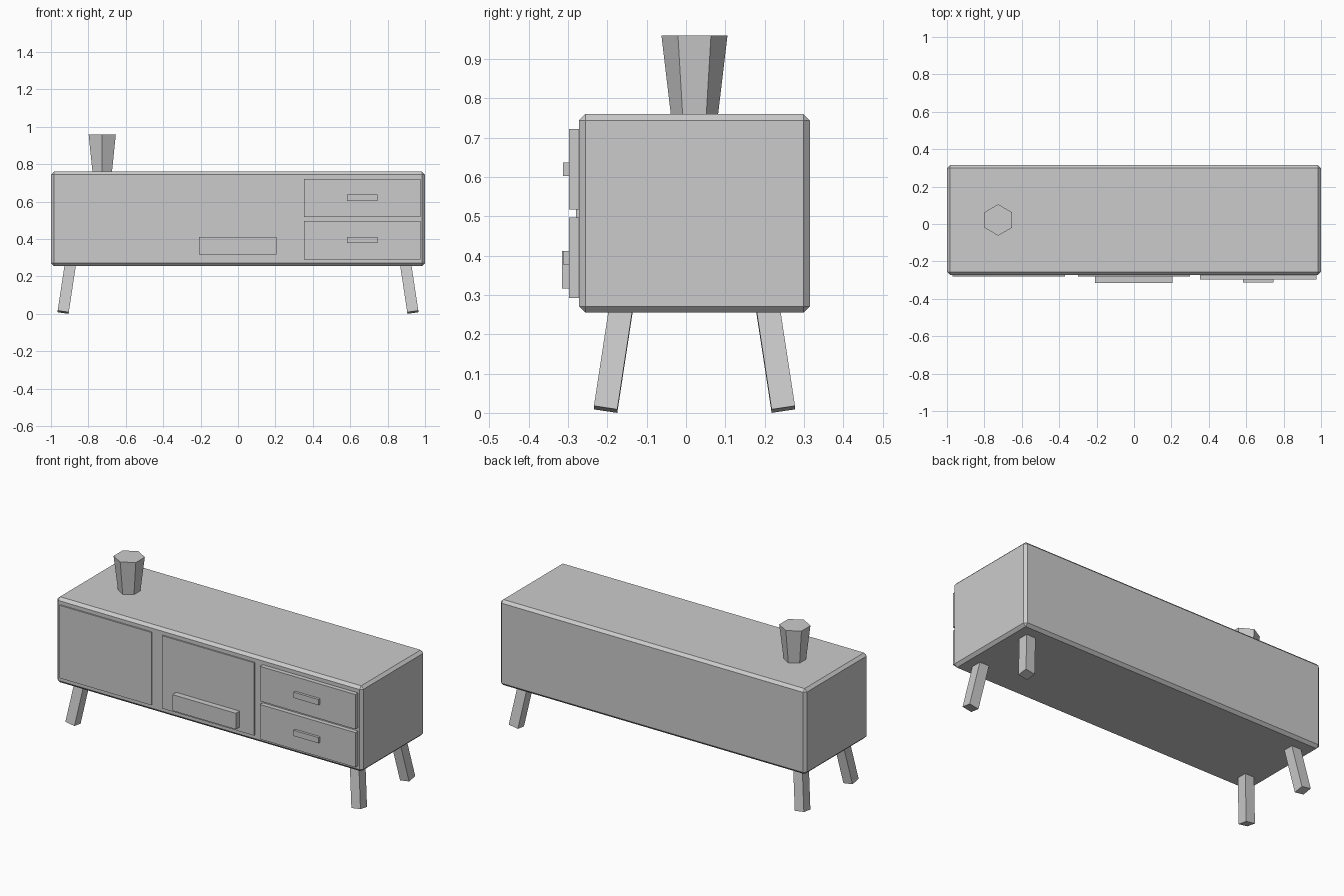
import bpy
from mathutils import Euler, Vector

if "Cube" in bpy.data.objects:
    bpy.data.objects.remove(bpy.data.objects["Cube"])

BODY_Y = 0.0215      # depth centre of the cabinet
FRONT = -0.272       # cabinet front plane


def box(name, x, y, z):
    """Box from (min, max) ranges on each axis."""
    bpy.ops.mesh.primitive_cube_add(size=1, location=[(a + b) / 2 for a, b in (x, y, z)])
    ob = bpy.context.object
    ob.name = name
    ob.scale = [b - a for a, b in (x, y, z)]
    bpy.ops.object.transform_apply(location=False, rotation=False, scale=True)
    return ob


# Cabinet body with chamfered edges
body = box("cabinet_body", (-1, 1), (FRONT, 0.315), (0.255, 0.76))
bevel = body.modifiers.new("chamfer", 'BEVEL')
bevel.width = 0.016
bevel.segments = 1

# Two thin doors
for name, x0 in (("left_door", -0.97), ("middle_door", -0.30)):
    box(name, (x0, x0 + 0.60), (-0.28, FRONT + 0.005), (0.292, 0.722))

# Raised block on the middle door
box("middle_door_block", (-0.208, 0.206), (-0.315, -0.278), (0.317, 0.412))

# Two drawers with handles
for name, z0 in (("lower", 0.292), ("upper", 0.517)):
    box(name + "_drawer", (0.352, 0.975), (-0.298, FRONT + 0.005), (z0, z0 + 0.205))
    box(name + "_drawer_handle", (0.582, 0.745), (-0.313, -0.296), (z0 + 0.086, z0 + 0.120))

# Four splayed square legs, cut square to their own axis
SPLAY, LEG = 0.15, 0.27
for side, sx in (("left", -1), ("right", 1)):
    for end, sy in (("front", -1), ("back", 1)):
        rot = Euler((sy * SPLAY, -sx * SPLAY, 0))
        foot = Vector((sx * 0.935, BODY_Y + sy * 0.226, 0.009))
        leg = box(f"{end}_{side}_leg", (-0.03, 0.03), (-0.03, 0.03), (-LEG / 2, LEG / 2))
        leg.rotation_euler = rot
        leg.location = foot + rot.to_matrix() @ Vector((0, 0, LEG / 2))

# Six-sided vase flaring upward
bpy.ops.mesh.primitive_cone_add(vertices=6, radius1=0.06, radius2=0.084, depth=0.202,
                                location=(-0.726, BODY_Y, 0.859))
bpy.context.object.name = "vase"
